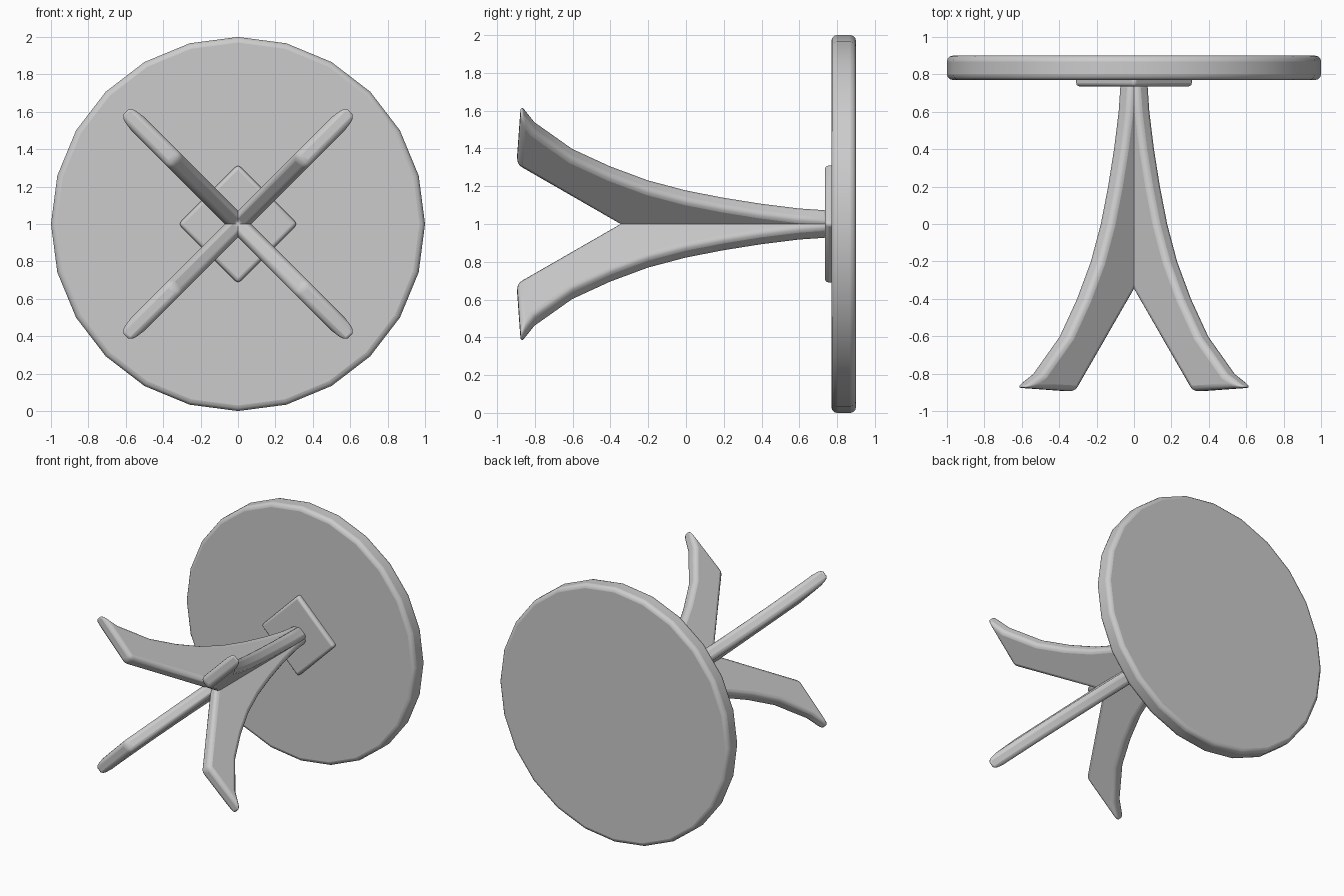
import bpy, bmesh, math
from mathutils import Matrix

if "Cube" in bpy.data.objects:
    bpy.data.objects.remove(bpy.data.objects["Cube"])

grey = bpy.data.materials.new("plain grey")
grey.diffuse_color = (0.6, 0.6, 0.6, 1)
grey.use_nodes = True
grey.node_tree.nodes["Principled BSDF"].inputs["Base Color"].default_value = grey.diffuse_color


def finish(bm, name, bevel, segments=3):
    """Turn a bmesh into a softly bevelled, smooth-shaded object."""
    bmesh.ops.recalc_face_normals(bm, faces=bm.faces)
    mesh = bpy.data.meshes.new(name)
    bm.to_mesh(mesh)
    bm.free()
    mesh.materials.append(grey)
    ob = bpy.data.objects.new(name, mesh)
    bpy.context.collection.objects.link(ob)
    mod = ob.modifiers.new("soft edges", "BEVEL")
    mod.width, mod.segments = bevel, segments
    mod.limit_method, mod.angle_limit = "ANGLE", math.radians(30)
    bpy.ops.object.select_all(action="DESELECT")
    ob.select_set(True)
    bpy.context.view_layer.objects.active = ob
    bpy.ops.object.shade_smooth_by_angle(angle=math.radians(40))
    return ob


# Round table top, standing on its rim
bm = bmesh.new()
bmesh.ops.create_cone(bm, cap_ends=True, segments=24, radius1=1, radius2=1, depth=0.13,
                      matrix=Matrix.Translation((0, 0.835, 1)) @ Matrix.Rotation(math.pi / 2, 4, "X"))
finish(bm, "table_top", 0.03)

# Square mounting plate, turned to a diamond
bm = bmesh.new()
bmesh.ops.create_cube(bm, size=1, matrix=Matrix.Translation((0, 0.7625, 1))
                      @ Matrix.Rotation(math.pi / 4, 4, "Y") @ Matrix.Diagonal((0.45, 0.055, 0.45, 1)))
finish(bm, "mounting_plate", 0.02)

# Two crossed leg panels; each profile (radius, y) is half of a forked pair
outer = [(0.07, 0.76), (0.085, 0.6), (0.12, 0.4), (0.165, 0.2), (0.22, 0.0),
         (0.295, -0.2), (0.40, -0.4), (0.53, -0.6), (0.73, -0.8), (0.865, -0.875)]
inner = [(0.475, -0.895)]
half = outer + inner
profile = half + [(0, -0.31)] + [(-r, y) for r, y in reversed(half)]
THICK = 0.1
for name, angle in (("leg_pair_rising", -math.pi / 4), ("leg_pair_falling", math.pi / 4)):
    bm = bmesh.new()
    face = bm.faces.new([bm.verts.new((r, y, -THICK / 2)) for r, y in profile])
    ext = bmesh.ops.extrude_face_region(bm, geom=[face])
    new = [v for v in ext["geom"] if isinstance(v, bmesh.types.BMVert)]
    bmesh.ops.translate(bm, verts=new, vec=(0, 0, THICK))
    bmesh.ops.transform(bm, verts=bm.verts,
                        matrix=Matrix.Translation((0, 0, 1)) @ Matrix.Rotation(angle, 4, "Y"))
    finish(bm, name, 0.03)
